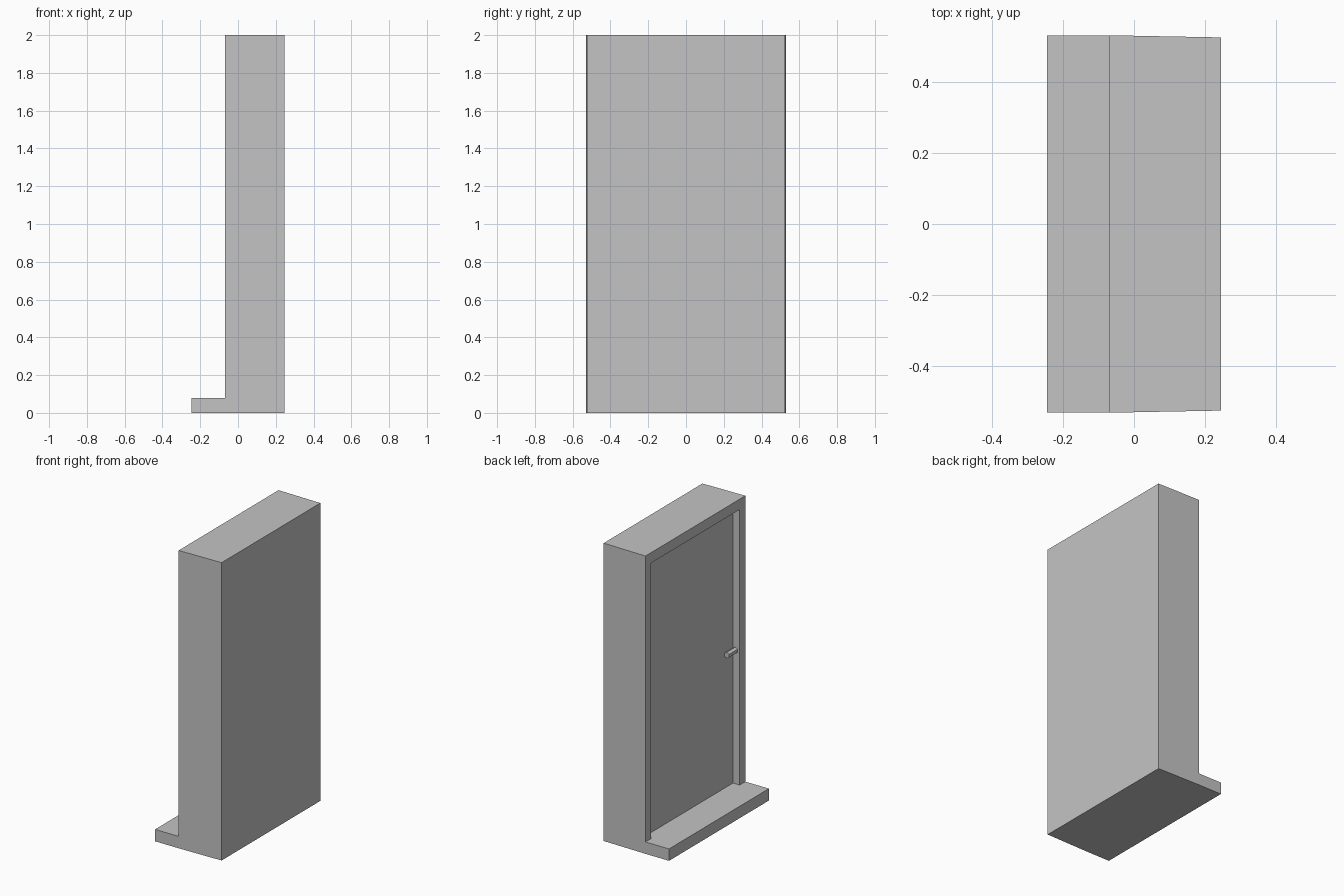
import bpy, bmesh, math
from mathutils import Vector

if "Cube" in bpy.data.objects:
    bpy.data.objects.remove(bpy.data.objects["Cube"], do_unlink=True)

grey = bpy.data.materials.new("light_grey")
grey.use_nodes = True
colour = (0.55, 0.55, 0.55, 1)
grey.diffuse_color = colour
grey.node_tree.nodes["Principled BSDF"].inputs["Base Color"].default_value = colour


def finish(name, bm):
    bmesh.ops.recalc_face_normals(bm, faces=bm.faces)
    mesh = bpy.data.meshes.new(name)
    bm.to_mesh(mesh)
    bm.free()
    mesh.materials.append(grey)
    obj = bpy.data.objects.new(name, mesh)
    bpy.context.collection.objects.link(obj)
    return obj


def box(name, x, y, z, far_y=None):
    """Box between limits; far_y is the half width at the +x end."""
    bm = bmesh.new()
    bmesh.ops.create_cube(bm, size=1)
    for v in bm.verts:
        i, j, k = (int(c > 0) for c in v.co)
        yy = far_y * (2 * j - 1) if far_y and i else y[j]
        v.co = Vector((x[i], yy, z[k]))
    return finish(name, bm)


half = 0.53
front = -0.07
door_x = -0.02
opening_y = (-0.47, 0.47)
opening_z = (0.08, 1.93)

# Door frame: a slightly tapered block with a recess cut in one broad side
frame = box("door_frame", (front, 0.245), (-half, half), (0, 2), far_y=0.524)
cutter = box("recess_cutter", (front - 0.1, door_x + 0.02), opening_y, opening_z)
cutter.hide_render = True
cut = frame.modifiers.new("recess", "BOOLEAN")
cut.operation = "DIFFERENCE"
cut.solver = "EXACT"
cut.object = cutter
bpy.context.view_layer.objects.active = frame
bpy.ops.object.modifier_apply(modifier=cut.name)
bpy.data.objects.remove(cutter, do_unlink=True)

# Door slab and threshold sit in the recess; the step is outside
box("door", (door_x, door_x + 0.02), opening_y, opening_z)
box("doorstep", (-0.245, front), (-half, half), (0, opening_z[0]))

# Handle: a six-sided bar lying across the door
bm = bmesh.new()
bmesh.ops.create_cone(bm, cap_ends=True, segments=6,
                      radius1=0.02, radius2=0.02, depth=0.09)
handle = finish("door_handle", bm)
handle.rotation_euler.x = math.pi / 2
handle.location = (door_x - 0.02, -0.42, 0.98)
